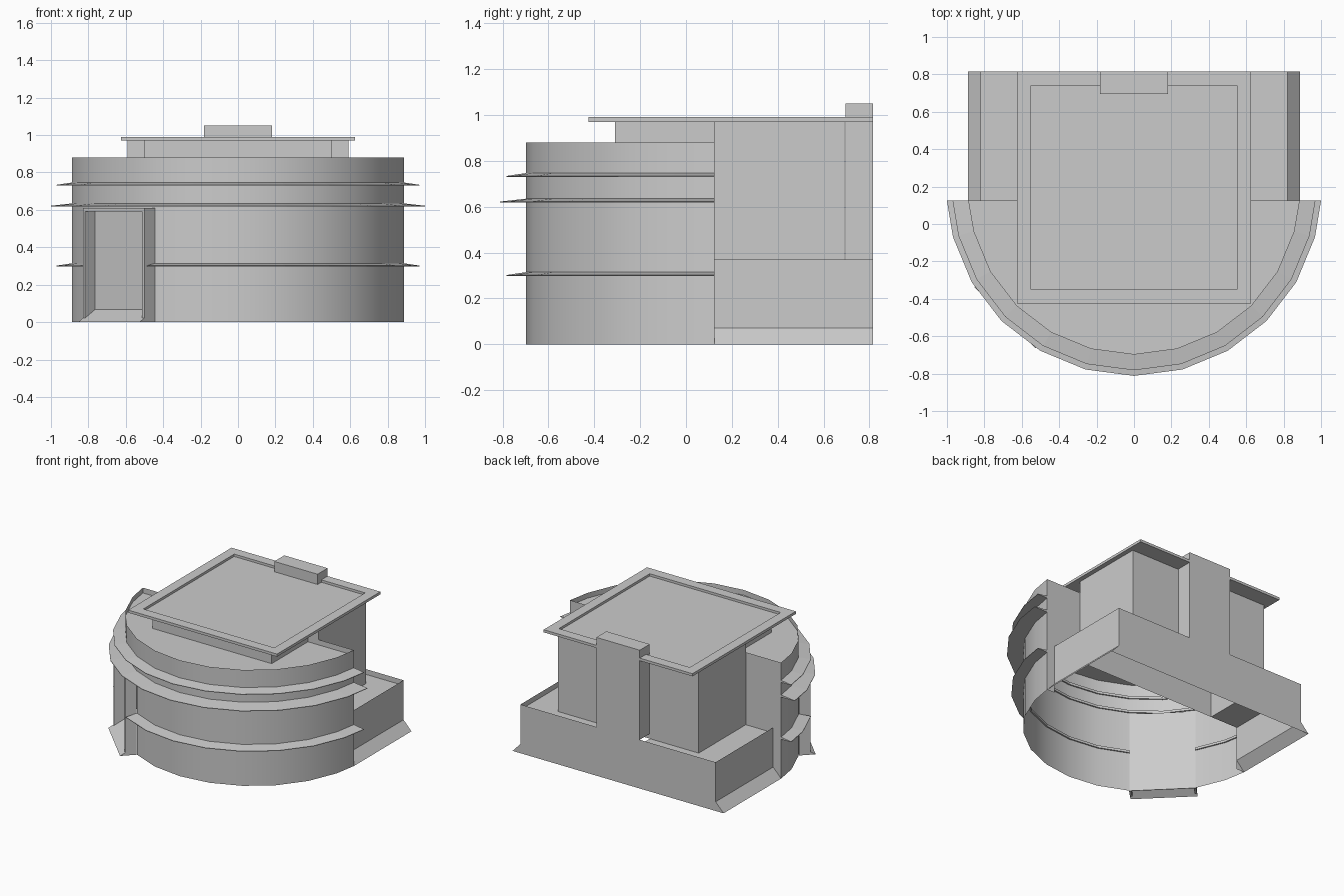
import bpy, bmesh
from math import sin, cos, radians
from mathutils import Matrix, Vector

if "Cube" in bpy.data.objects:
    bpy.data.objects.remove(bpy.data.objects["Cube"])

CY, BACK = 0.19, 0.125          # drum centre in y, plane where the drum is cut
R = 0.888                       # drum radius


def make(name, verts, faces, smooth=False):
    me = bpy.data.meshes.new(name)
    me.from_pydata(verts, [], faces)
    bm = bmesh.new()
    bm.from_mesh(me)
    bmesh.ops.recalc_face_normals(bm, faces=bm.faces)
    bm.to_mesh(me)
    bm.free()
    ob = bpy.data.objects.new(name, me)
    bpy.context.collection.objects.link(ob)
    if smooth:
        bpy.context.view_layer.objects.active = ob
        ob.select_set(True)
        bpy.ops.object.shade_smooth_by_angle(angle=radians(30))
        ob.select_set(False)
    return ob


def box(name, x0, x1, y0, y1, z0, z1, skip=()):
    v = [(x, y, z) for z in (z0, z1) for y in (y0, y1) for x in (x0, x1)]
    f = {"bottom": (0, 2, 3, 1), "top": (4, 5, 7, 6), "front": (0, 1, 5, 4),
         "back": (2, 6, 7, 3), "left": (0, 4, 6, 2), "right": (1, 3, 7, 5)}
    return make(name, v, [q for k, q in f.items() if k not in skip])


def arc(r):
    # 15 degree facets, with the ends landing on the cut plane
    pts = [(r * sin(radians(a)), CY - r * cos(radians(a))) for a in range(-75, 76, 15)]
    return [(-r * 0.998, BACK)] + pts + [(r * 0.998, BACK)]


def sweep(name, profile, i0=0, i1=12, closed=True, smooth=False):
    # sweep an (r, z) profile along arc points i0..i1
    rings = [[(x, y, z) for x, y in arc(r)[i0:i1 + 1]] for r, z in profile]
    n, m = i1 - i0 + 1, len(profile)
    verts = [p for ring in rings for p in ring]
    faces = []
    for k in range(m if closed else m - 1):
        a, b = k * n, ((k + 1) % m) * n
        faces += [(a + i, a + i + 1, b + i + 1, b + i) for i in range(n - 1)]
    if closed:
        faces += [tuple(k * n for k in range(m)), tuple(k * n + n - 1 for k in range(m))]
    return make(name, verts, faces, smooth)


# Curved front wall, with the doorway (facets 2 and 3 of the arc) left open below
DOOR_TOP = 0.61
sweep("drum_wall_upper", [(R, DOOR_TOP), (R, 0.88)], closed=False, smooth=True)
DOOR0, DOOR1 = 2, 4             # arc points at -60 and -30 degrees
sweep("drum_wall_left", [(R, 0), (R, DOOR_TOP)], 0, DOOR0, False, True)
sweep("drum_wall_right", [(R, 0), (R, DOOR_TOP)], DOOR1, 12, False, True)

# Drum roof, sunk behind the parapet
ring = arc(R)
make("drum_roof", [(x, y, 0.84) for x, y in ring], [tuple(range(len(ring)))])

# Thin tapering ledges around the drum
def ledge(name, r, z, i0=0, i1=12):
    sweep(name, [(R - 0.01, z), (r, z), (r, z + 0.004), (R - 0.01, z + 0.018)], i0, i1)

ledge("ledge_top", 0.972, 0.73)
ledge("ledge_middle", 1.002, 0.618)
ledge("ledge_low_left", 0.972, 0.298, 0, DOOR0)
ledge("ledge_low_right", 0.972, 0.298, DOOR1, 12)

# Mirrored side parts: drum end walls, terrace walls with skirt, terrace floors
W, TY, TZ = 0.82, 0.815, 0.33
for side, s in (("left", -1), ("right", 1)):
    e = R * 0.998
    make("drum_end_" + side,
         [(s * x, BACK, z) for x, z in ((W, 0), (e, 0), (e, 0.88), (0.5, 0.88), (0.5, TZ), (W, TZ))],
         [(0, 1, 2, 3, 4, 5)])
    prof = [(e, 0), (W, 0.07), (W, 0.37)]
    make("terrace_wall_" + side,
         [(s * x, y, z) for y in (BACK, TY) for x, z in prof],
         [(0, 1, 4, 3), (1, 2, 5, 4)])
    make("terrace_floor_" + side,
         [(s * x, y, TZ) for x, y in ((0.18, 0.69), (0.59, 0.69), (0.59, BACK), (W, BACK), (W, TY), (0.18, TY))],
         [(0, 1, 2, 3, 4, 5)])

# Back wall of the terrace
e = R * 0.998
make("back_wall", [(x, TY, z) for x, z in
                   ((-e, 0), (e, 0), (W, 0.07), (W, 0.37), (-W, 0.37), (-W, 0.07))],
     [(0, 1, 2, 3, 4, 5)])

# Upper storey, tower and chimney
box("upper_storey", -0.5, 0.5, -0.31, BACK, 0.84, 0.97, ("bottom", "top", "back"))
box("tower", -0.59, 0.59, BACK, 0.69, TZ, 0.97, ("bottom", "top"))
box("chimney", -0.182, 0.182, 0.695, TY, 0.37, 1.05, ("bottom",))

# Flat roof: raised rim around a sunken panel
X, Y0, Y1, T = 0.625, -0.425, TY, 0.075
loops = [(X, Y0, Y1, 0.97), (X, Y0, Y1, 0.99),
         (X - T, Y0 + T, Y1 - T, 0.99), (X - T, Y0 + T, Y1 - T, 0.972)]
verts = [p for x, a, b, z in loops for p in ((-x, a, z), (x, a, z), (x, b, z), (-x, b, z))]
faces = [(k * 4 + i, k * 4 + (i + 1) % 4, (k + 1) * 4 + (i + 1) % 4, (k + 1) * 4 + i)
         for k in range(3) for i in range(4)]
make("roof", verts, faces + [(12, 13, 14, 15), (3, 2, 1, 0)])

# Entrance porch, built facing -y from the drum centre then turned to the front left
H, RB, RF, J = 0.232, 0.86, 0.94, 0.016
porch = [
    box("door_panel", -H, H, -RB - 0.005, -RB, 0, DOOR_TOP),
    box("door_jamb_left", -H, -H + J, -RF, -RB, 0, DOOR_TOP),
    box("door_jamb_right", H - J, H, -RF, -RB, 0, DOOR_TOP),
    box("door_lintel", -H, H, -RF, -RB, DOOR_TOP - 0.02, DOOR_TOP),
    make("door_ramp", [(x, -r, z) for x in (-H, H) for r, z in ((RB, 0.07), (RB, 0), (0.976, 0))],
         [(0, 1, 2), (3, 5, 4), (0, 2, 5, 3)]),
]
turn = Matrix.Translation(Vector((0, CY, 0))) @ Matrix.Rotation(radians(-45), 4, "Z")
for ob in porch:
    ob.data.transform(turn)
